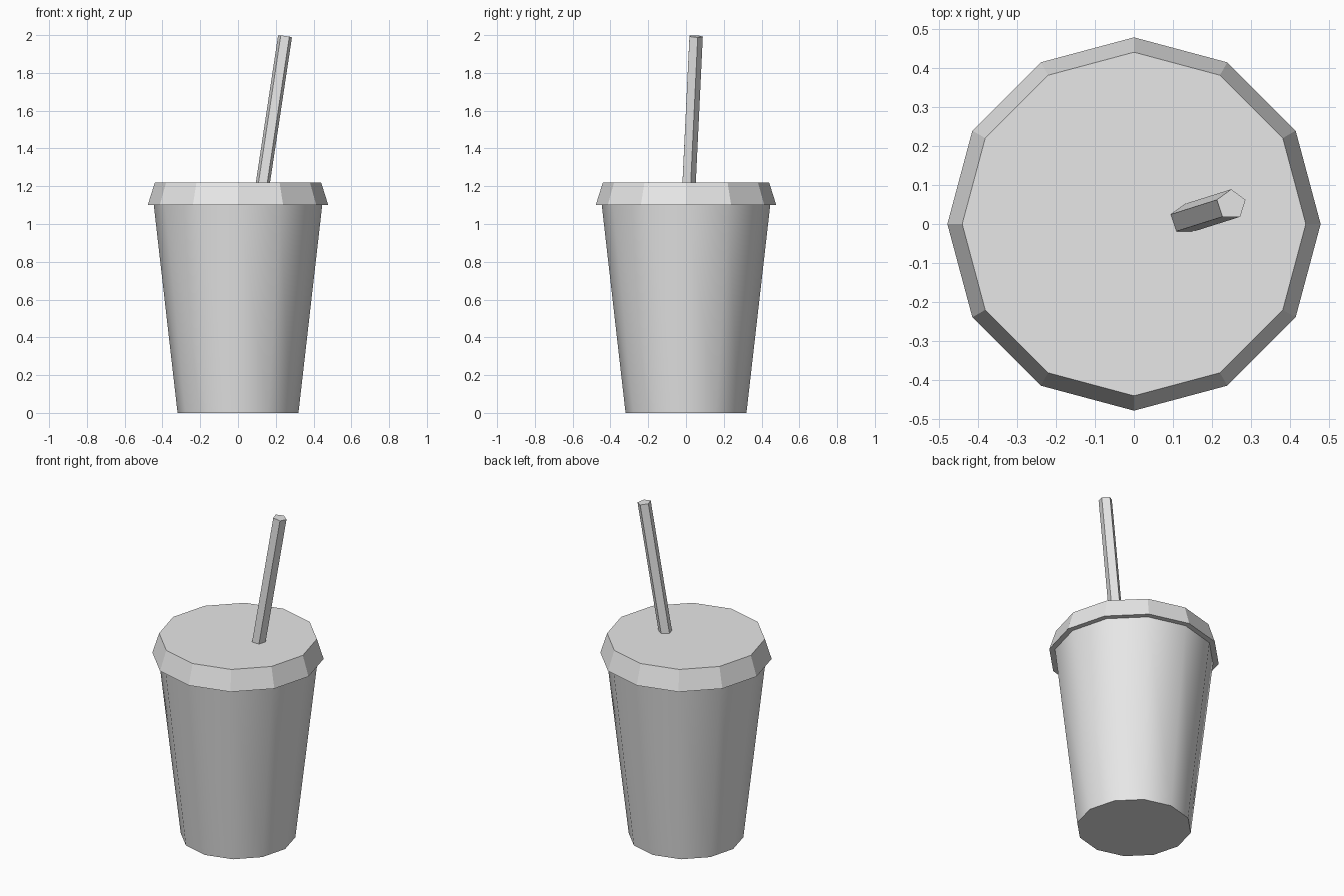
import bpy
import bmesh
from mathutils import Matrix, Vector
from math import radians

cube = bpy.data.objects.get("Cube")
if cube:
    bpy.data.objects.remove(cube, do_unlink=True)

# One plain colour for the whole model
grey = bpy.data.materials.new("light_grey")
grey.use_nodes = True
grey.diffuse_color = (0.8, 0.8, 0.8, 1)
grey.node_tree.nodes["Principled BSDF"].inputs["Base Color"].default_value = (0.8, 0.8, 0.8, 1)


def tapered_prism(name, sides, base, top, base_radius, top_radius):
    """Closed prism running from the base point to the top point."""
    base, top = Vector(base), Vector(top)
    axis = top - base
    turn = Vector((0, 0, 1)).rotation_difference(axis).to_matrix().to_4x4()
    bm = bmesh.new()
    bmesh.ops.create_cone(
        bm, cap_ends=True, segments=sides, radius1=base_radius,
        radius2=top_radius, depth=axis.length,
        matrix=Matrix.Translation((base + top) / 2) @ turn)
    mesh = bpy.data.meshes.new(name)
    bm.to_mesh(mesh)
    bm.free()
    mesh.materials.append(grey)
    obj = bpy.data.objects.new(name, mesh)
    bpy.context.collection.objects.link(obj)
    return obj


# Smooth-sided cup, flared upwards
cup = tapered_prism("cup", 12, (0, 0, 0), (0, 0, 1.11), 0.32, 0.447)
bpy.ops.object.select_all(action='DESELECT')
cup.select_set(True)
bpy.context.view_layer.objects.active = cup
bpy.ops.object.shade_smooth_by_angle(angle=radians(40))

# Faceted lid overhanging the cup
tapered_prism("lid", 12, (0, 0, 1.1), (0, 0, 1.22), 0.478, 0.44)

# Five-sided straw leaning out of the lid
tapered_prism("straw", 5, (0.129, 0.012, 1.2), (0.249, 0.05, 1.994), 0.039, 0.039)
